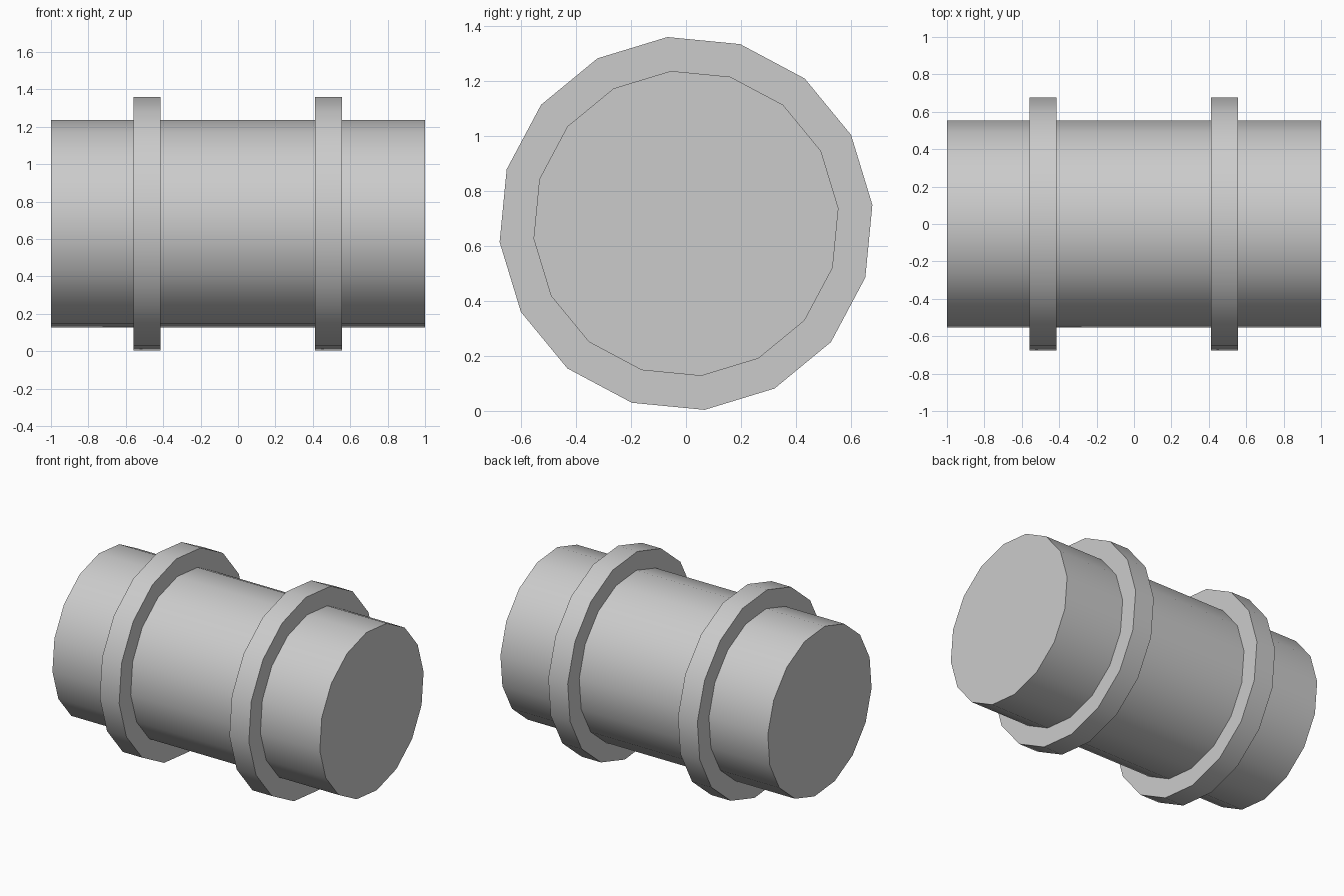
import bpy
from math import radians, sin, cos

if "Cube" in bpy.data.objects:
    bpy.data.objects.remove(bpy.data.objects["Cube"])

SIDES = 16
TURN = radians(5.7)      # roll of the polygon about the x axis
AXIS_Z = 0.682


def drum(name, radius, x0, x1):
    """Closed 16-sided drum lying along x, smooth around, sharp at the rims."""
    step = radians(360 / SIDES)
    verts = [(x, radius * cos(TURN + i * step), AXIS_Z + radius * sin(TURN + i * step))
             for x in (x0, x1) for i in range(SIDES)]
    faces = [(i, (i + 1) % SIDES, SIDES + (i + 1) % SIDES, SIDES + i) for i in range(SIDES)]
    faces = [f[::-1] for f in faces]
    faces += [tuple(range(SIDES))[::-1], tuple(range(SIDES, 2 * SIDES))]
    mesh = bpy.data.meshes.new(name)
    mesh.from_pydata(verts, [], faces)
    obj = bpy.data.objects.new(name, mesh)
    bpy.context.collection.objects.link(obj)
    bpy.ops.object.select_all(action='DESELECT')
    obj.select_set(True)
    bpy.context.view_layer.objects.active = obj
    # consistent outward normals
    bpy.ops.object.mode_set(mode='EDIT')
    bpy.ops.mesh.select_all(action='SELECT')
    bpy.ops.mesh.normals_make_consistent(inside=False)
    bpy.ops.object.mode_set(mode='OBJECT')
    bpy.ops.object.shade_smooth_by_angle(angle=radians(40))
    return obj


# Main barrel
drum("barrel_body", 0.557, -1.0, 1.0)

# Two raised hoops
for name, x in (("left_hoop", -0.487), ("right_hoop", 0.483)):
    drum(name, 0.681, x - 0.0725, x + 0.0725)
